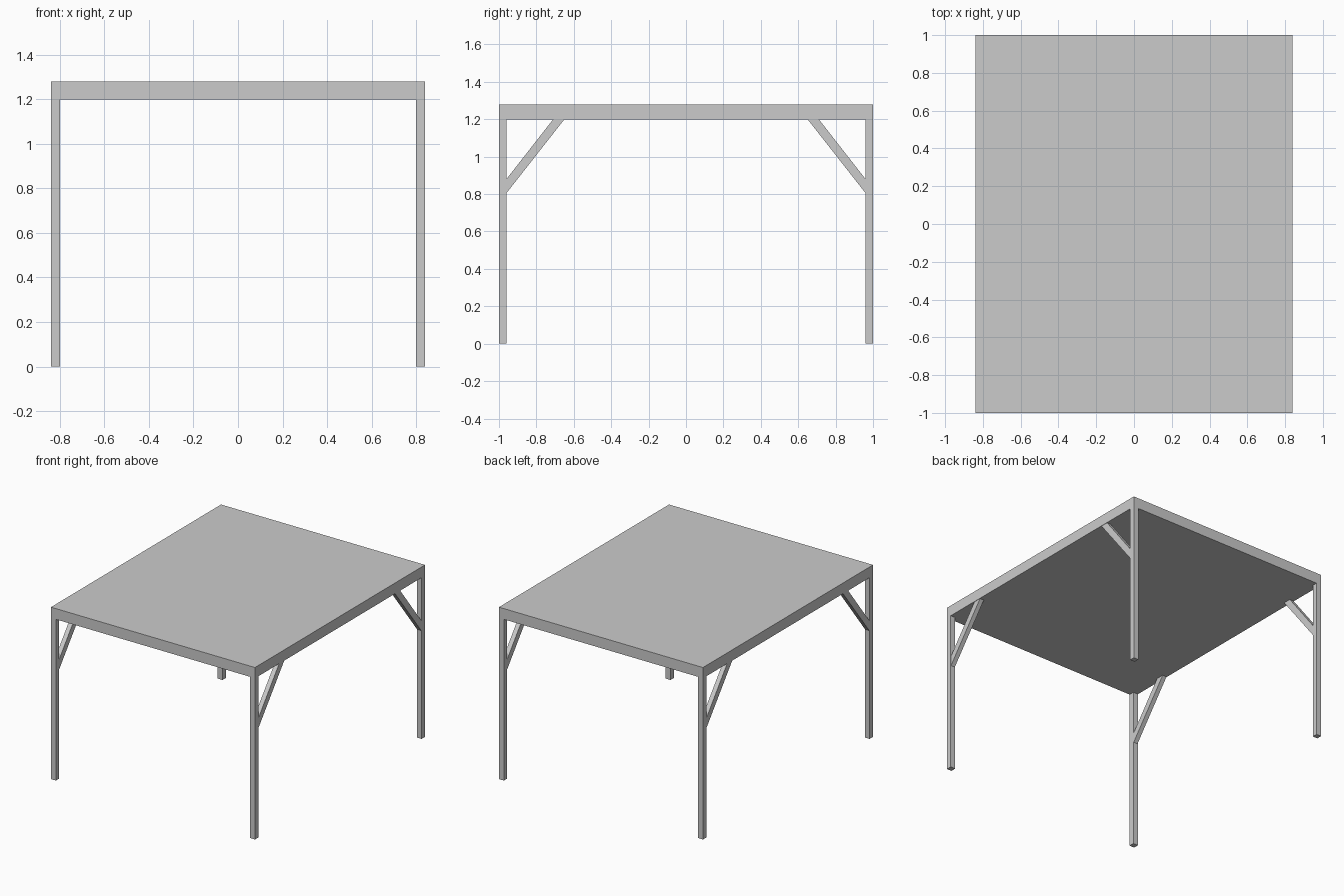
import bpy

if "Cube" in bpy.data.objects:
    bpy.data.objects.remove(bpy.data.objects["Cube"])

X, Y = 0.84, 1.0          # half sizes of the top
UNDER, TOP = 1.2, 1.28    # underside and top surface heights
LEG = 0.04


def prism(name, profile, x0, x1):
    """Extrude a y-z profile from x0 to x1."""
    n = len(profile)
    verts = [(x, y, z) for x in (x0, x1) for y, z in profile]
    faces = [tuple(reversed(range(n))), tuple(range(n, 2 * n))]
    faces += [(i, (i + 1) % n, n + (i + 1) % n, n + i) for i in range(n)]
    mesh = bpy.data.meshes.new(name)
    mesh.from_pydata(verts, [], faces)
    obj = bpy.data.objects.new(name, mesh)
    bpy.context.collection.objects.link(obj)
    return obj


def mirror_xy(obj):
    mod = obj.modifiers.new("four_corners", 'MIRROR')
    mod.use_axis = (True, True, False)
    mod.use_mirror_merge = False


# Table top
prism("table_top", [(-Y, UNDER), (Y, UNDER), (Y, TOP), (-Y, TOP)], -X, X)

# Four corner legs
inner = Y - LEG
mirror_xy(prism("legs", [(inner, 0), (Y, 0), (Y, UNDER), (inner, UNDER)], X - LEG, X))

# Diagonal braces between legs and top, along the long sides
mirror_xy(prism("braces", [(inner, 0.805), (inner, 0.88), (0.71, UNDER), (0.65, UNDER)],
                X - LEG + 0.003, X - 0.003))
